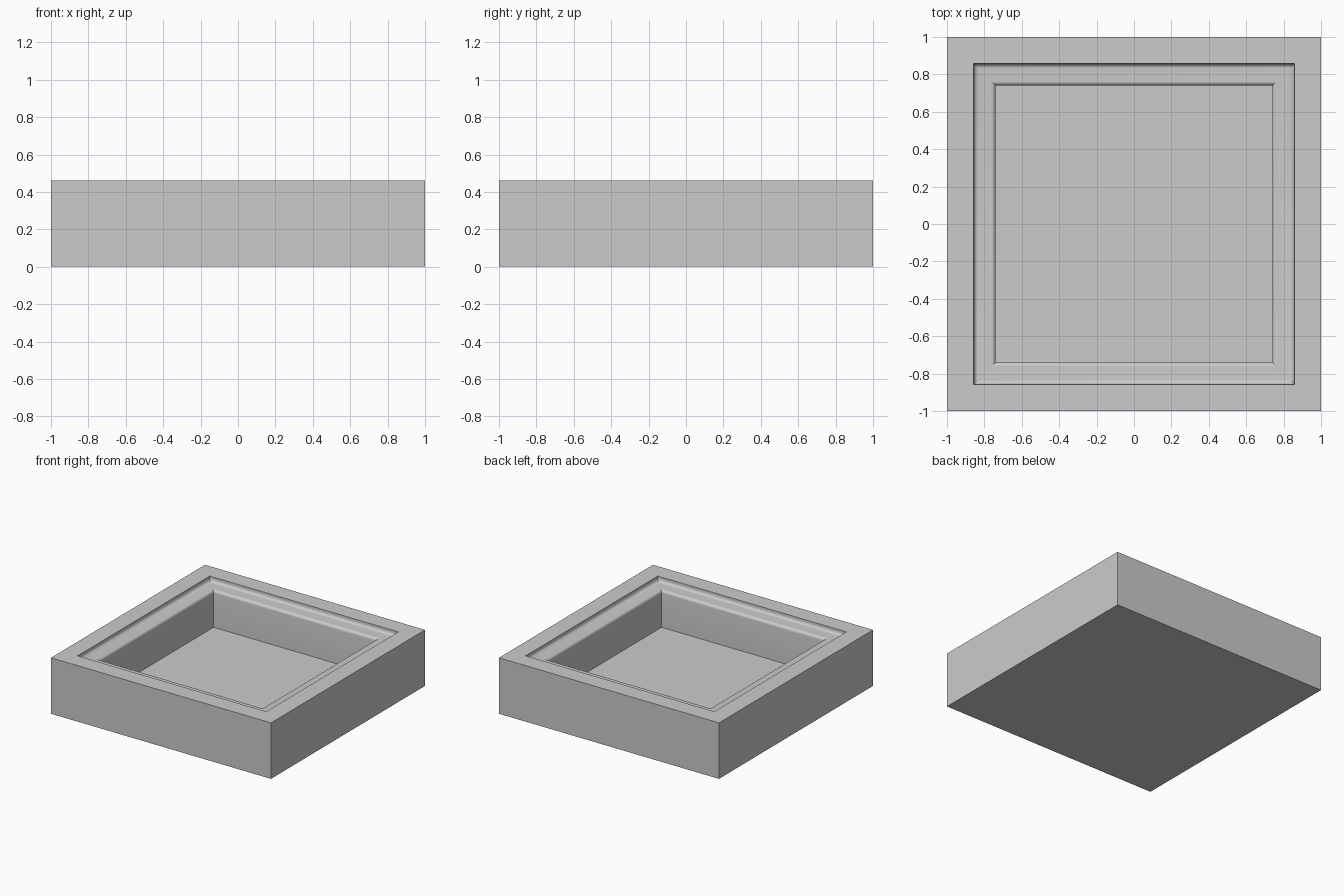
import bpy
import bmesh
import math

cube = bpy.data.objects.get("Cube")
if cube:
    bpy.data.objects.remove(cube, do_unlink=True)

grey = bpy.data.materials.new("plain grey")
grey.use_nodes = True
colour = (0.6, 0.6, 0.6, 1)
grey.diffuse_color = colour
grey.node_tree.nodes["Principled BSDF"].inputs["Base Color"].default_value = colour

OUTER, OPENING, WELL = 1.0, 0.857, 0.74
HEIGHT, LEDGE, FLOOR = 0.46, 0.42, 0.115
R, STEPS = 0.025, 6

# Section from the base, up over the rim, through the moulded ledge to the floor
section = [(OUTER, 0), (OUTER, HEIGHT), (OPENING, HEIGHT)]
angles = [math.pi / 2 * i / STEPS for i in range(STEPS + 1)]
# Hollow cove under the rim
section += [(OPENING - R + R * math.cos(a), LEDGE + R - R * math.sin(a)) for a in angles]
# Rounded edge into the well
section += [(WELL + R - R * math.sin(a), LEDGE - R + R * math.cos(a)) for a in angles]
section.append((WELL, FLOOR))

# Sweep the section round a square with mitred corners
bm = bmesh.new()
rings = [[bm.verts.new((sx * d, sy * d, z))
          for sx, sy in ((-1, -1), (1, -1), (1, 1), (-1, 1))] for d, z in section]
for low, high in zip(rings, rings[1:]):
    for i in range(4):
        j = (i + 1) % 4
        bm.faces.new((low[i], low[j], high[j], high[i]))
# Underside and floor
bm.faces.new(rings[0][::-1])
bm.faces.new(rings[-1])
bmesh.ops.recalc_face_normals(bm, faces=bm.faces)

mesh = bpy.data.meshes.new("square_tray")
bm.to_mesh(mesh)
bm.free()
mesh.materials.append(grey)
tray = bpy.data.objects.new("square_tray", mesh)
bpy.context.collection.objects.link(tray)

# Smooth mouldings, sharp corners
bpy.context.view_layer.objects.active = tray
tray.select_set(True)
bpy.ops.object.shade_smooth_by_angle(angle=math.radians(30))
